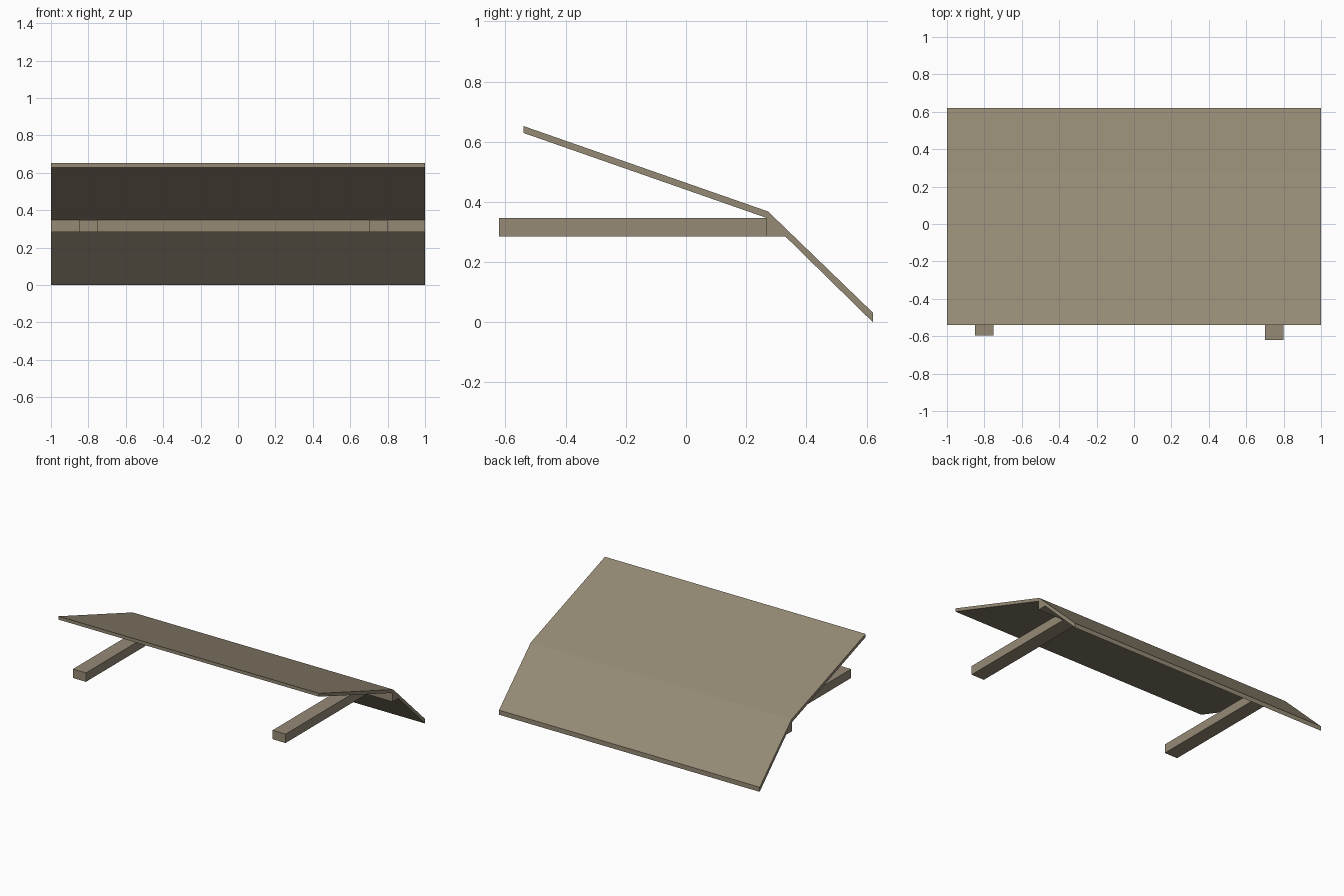
import bpy
import bmesh

cube = bpy.data.objects.get("Cube")
if cube:
    bpy.data.objects.remove(cube, do_unlink=True)

# Single weathered wood colour
wood = bpy.data.materials.new("weathered_wood")
wood.use_nodes = True
colour = (0.30, 0.255, 0.18, 1.0)
wood.diffuse_color = colour
wood.node_tree.nodes["Principled BSDF"].inputs["Base Color"].default_value = colour


def extrude_profile(name, profile, x_min, x_max):
    """Extrude a closed (y, z) profile along x."""
    bm = bmesh.new()
    face = bm.faces.new([bm.verts.new((x_min, y, z)) for y, z in profile])
    result = bmesh.ops.extrude_face_region(bm, geom=[face])
    moved = [v for v in result["geom"] if isinstance(v, bmesh.types.BMVert)]
    bmesh.ops.translate(bm, verts=moved, vec=(x_max - x_min, 0, 0))
    bmesh.ops.recalc_face_normals(bm, faces=bm.faces)
    mesh = bpy.data.meshes.new(name)
    bm.to_mesh(mesh)
    bm.free()
    mesh.materials.append(wood)
    obj = bpy.data.objects.new(name, mesh)
    bpy.context.collection.objects.link(obj)
    return obj


low, high = 0.285, 0.347      # underside and top of the beams
beam_front = 0.267

# Bent roof: gentle front slope, steep back slope, plumb-cut ends
extrude_profile("roof_panel", [
    (-0.54, 0.652), (-0.54, 0.629), (beam_front, high),
    (0.621, 0.0), (0.621, 0.032), (0.273, 0.368)], -1, 1)

# Wedge beam tucked under the ridge
extrude_profile("ridge_beam", [
    (beam_front, low), (0.331, low), (beam_front, high)], -1, 1)

# Two support arms reaching forward, of slightly different length
for name, x, front in (("left_arm", 0.70, -0.621), ("right_arm", -0.85, -0.595)):
    extrude_profile(name, [
        (front, low), (beam_front, low), (beam_front, high), (front, high)],
        x, x + 0.10)
